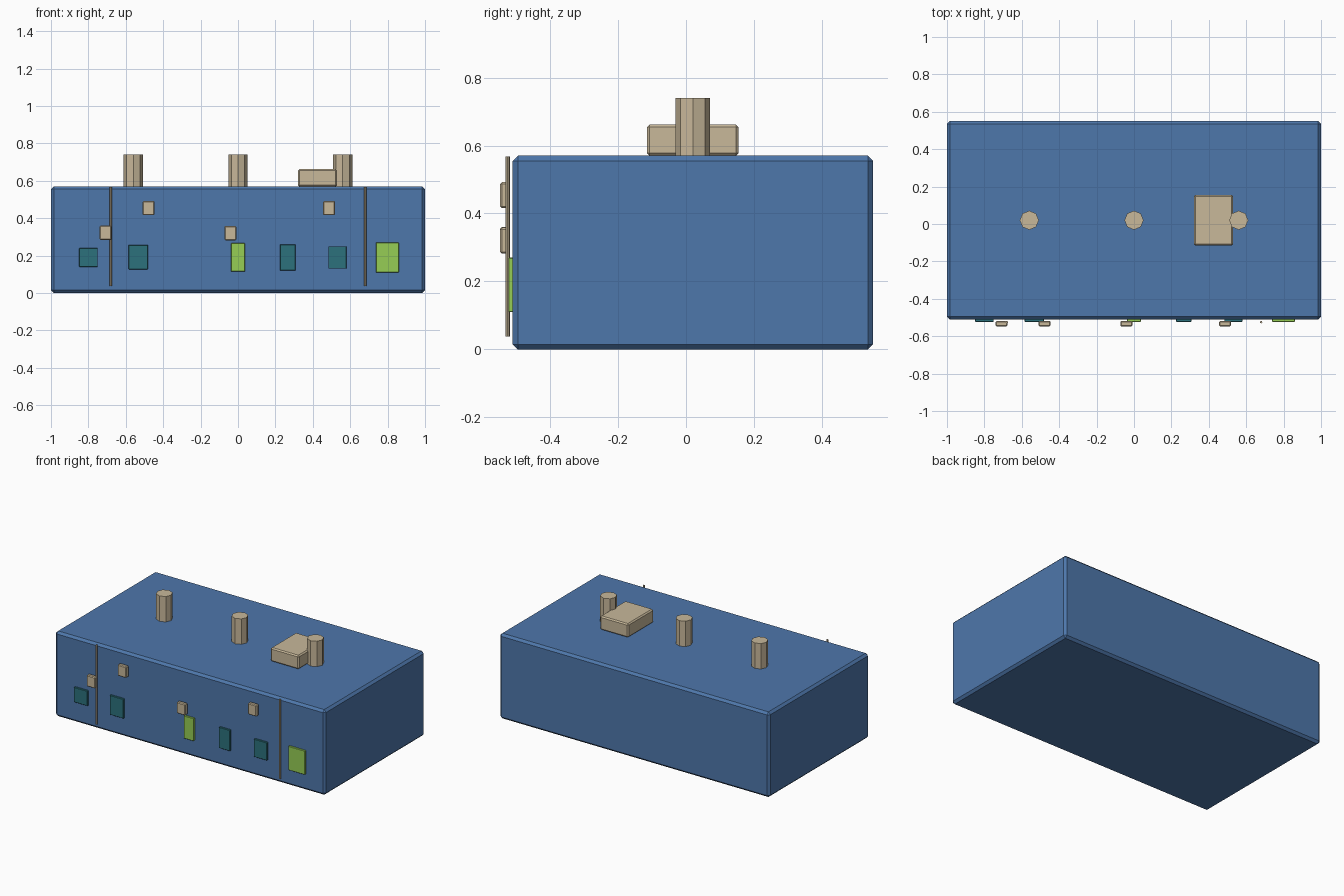
import bpy

cube = bpy.data.objects.get("Cube")
if cube:
    bpy.data.objects.remove(cube, do_unlink=True)


def material(name, rgb):
    m = bpy.data.materials.new(name)
    m.use_nodes = True
    m.diffuse_color = (*rgb, 1)
    m.node_tree.nodes["Principled BSDF"].inputs["Base Color"].default_value = (*rgb, 1)
    return m


BLUE = material("wall blue", (0.076, 0.184, 0.407))
TAN = material("fitting tan", (0.578, 0.479, 0.323))
TEAL = material("window teal", (0.025, 0.165, 0.2))
LIME = material("lit window lime", (0.305, 0.61, 0.091))


def box(name, x, y, z, mat, bevel=0.0):
    """Box from (low, high) ranges on each axis, with chamfered edges."""
    ranges = (x, y, z)
    bpy.ops.mesh.primitive_cube_add(size=1, location=[(a + b) / 2 for a, b in ranges])
    ob = bpy.context.object
    ob.name = name
    ob.scale = [b - a for a, b in ranges]
    bpy.ops.object.transform_apply(location=False, rotation=False, scale=True)
    ob.data.materials.append(mat)
    if bevel:
        mod = ob.modifiers.new("chamfer", "BEVEL")
        mod.width = bevel
        mod.segments = 1
    return ob


def post(name, x, y, z, radius, mat):
    """Upright eight-sided cylinder between two heights."""
    bpy.ops.mesh.primitive_cylinder_add(vertices=8, radius=radius, depth=z[1] - z[0],
                                        location=(x, y, (z[0] + z[1]) / 2))
    ob = bpy.context.object
    ob.name = name
    ob.data.materials.append(mat)
    return ob


# Main block
ROOF = 0.57
box("building_body", (-1, 1), (-0.51, 0.55), (0, ROOF), BLUE, 0.015)

# Roof fittings
for i, x in enumerate((-0.56, 0, 0.56)):
    post(f"roof_vent_{i + 1}", x, 0.02, (ROOF - 0.005, 0.74), 0.051, TAN)
box("roof_unit", (0.32, 0.53), (-0.115, 0.155), (ROOF, 0.662), TAN, 0.008)

# Windows on the front wall
windows = [
    ((-0.85, -0.75), (0.14, 0.24), TEAL),
    ((-0.585, -0.482), (0.127, 0.257), TEAL),
    ((-0.037, 0.037), (0.115, 0.267), LIME),
    ((0.225, 0.307), (0.12, 0.26), TEAL),
    ((0.483, 0.58), (0.13, 0.25), TEAL),
    ((0.738, 0.86), (0.11, 0.27), LIME),
]
for i, (x, z, mat) in enumerate(windows):
    box(f"window_{i + 1}", x, (-0.523, -0.505), z, mat, 0.002)

# Small wall units standing just off the front wall
for i, (x, z) in enumerate([(-0.708, 0.322), (-0.478, 0.454), (-0.041, 0.32), (0.487, 0.454)]):
    box(f"wall_unit_{i + 1}", (x - 0.032, x + 0.032), (-0.547, -0.519),
        (z - 0.038, z + 0.038), TAN, 0.005)

# Drain pipes
for side, x in (("right", -0.68), ("left", 0.68)):
    post(f"{side}_drain_pipe", x, -0.525, (0.038, 0.568), 0.0065, TAN)
